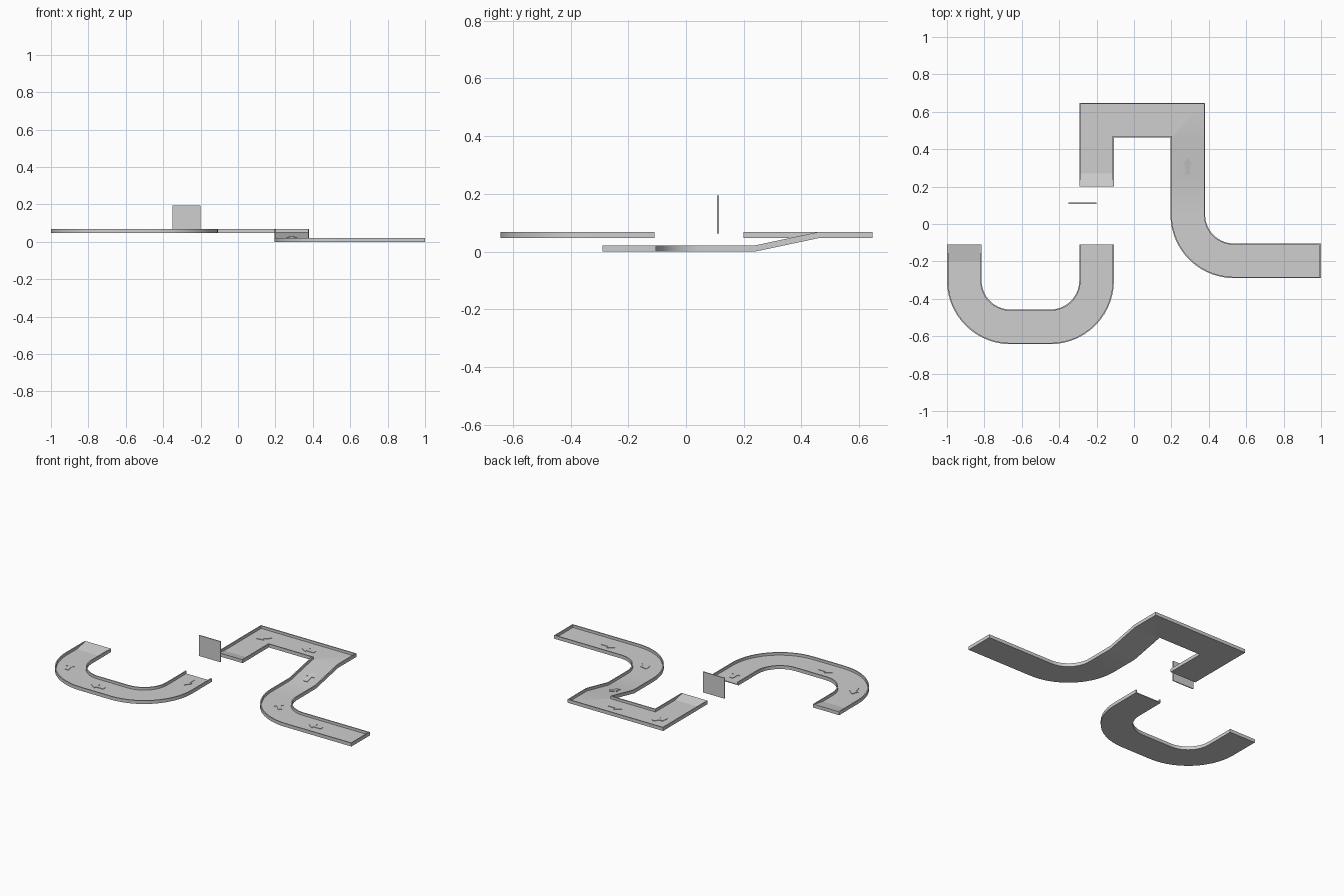
import bpy, bmesh, math
from mathutils import Vector

if "Cube" in bpy.data.objects:
    bpy.data.objects.remove(bpy.data.objects["Cube"])

W, H = 0.0925, 0.0215        # half width and rim height of the track
WALL, FLOOR = 0.007, 0.005   # rim and floor thickness
LOW, HIGH = 0.0, 0.0465      # base heights of the two levels

grey = bpy.data.materials.new("light grey")
grey.diffuse_color = (0.62, 0.62, 0.62, 1)
grey.use_nodes = True
grey.node_tree.nodes["Principled BSDF"].inputs["Base Color"].default_value = grey.diffuse_color


def finish(name, bm, smooth=False):
    bmesh.ops.recalc_face_normals(bm, faces=bm.faces)
    me = bpy.data.meshes.new(name)
    bm.to_mesh(me)
    bm.free()
    me.materials.append(grey)
    ob = bpy.data.objects.new(name, me)
    bpy.context.collection.objects.link(ob)
    if smooth:
        bpy.ops.object.select_all(action='DESELECT')
        ob.select_set(True)
        bpy.context.view_layer.objects.active = ob
        bpy.ops.object.shade_smooth_by_angle(angle=math.radians(25))
    return ob


def prism(name, loop, shift):
    """Extrude a closed loop of points along a vector."""
    bm = bmesh.new()
    a = [bm.verts.new(p) for p in loop]
    b = [bm.verts.new(Vector(p) + Vector(shift)) for p in loop]
    n = len(a)
    bm.faces.new(a)
    bm.faces.new(b[::-1])
    for i in range(n):
        bm.faces.new((a[i], a[(i + 1) % n], b[(i + 1) % n], b[i]))
    return finish(name, bm)


def box(name, x0, x1, y0, y1, z0, z1):
    return prism(name, [(x0, y0, z0), (x1, y0, z0), (x1, y1, z0), (x0, y1, z0)],
                 (0, 0, z1 - z0))


def bend(cx, cy, r, a0, a1, z, n=14):
    return [(cx + r * math.cos(math.radians(a0 + (a1 - a0) * i / n)),
             cy + r * math.sin(math.radians(a0 + (a1 - a0) * i / n)), z)
            for i in range(n + 1)]


def track(name, path):
    """Sweep a U-shaped channel along a path with mitred corners."""
    prof = [(-W, 0), (W, 0), (W, H), (W - WALL, H), (W - WALL, FLOOR),
            (WALL - W, FLOOR), (WALL - W, H), (-W, H)]
    pts = [Vector(p) for p in path]
    bm = bmesh.new()
    rings = []
    for i, p in enumerate(pts):
        d0 = (p - pts[i - 1]).xy.normalized() if i else None
        d1 = (pts[i + 1] - p).xy.normalized() if i < len(pts) - 1 else d0
        d0 = d0 or d1
        t = (d0 + d1).normalized()
        side = Vector((-t.y, t.x, 0)) / t.dot(d1)
        rings.append([bm.verts.new(p + side * o + Vector((0, 0, z))) for o, z in prof])
    for r, s in zip(rings, rings[1:]):
        for k in range(8):
            m = (k + 1) % 8
            bm.faces.new((r[k], r[m], s[m], s[k]))
    bm.faces.new(rings[0])
    bm.faces.new(rings[-1][::-1])
    return finish(name, bm, True)


def wedge(name, xc, y_low, y_high):
    """Launch ramp rising from the floor to the rim."""
    z = HIGH + FLOOR
    return prism(name, [(xc - W, y_low, z), (xc - W, y_high, z), (xc - W, y_high, HIGH + H)],
                 (2 * W, 0, 0))


def arrow(name, x, y, z, heading, slope=0.0):
    """Thin raised direction arrow lying on the floor."""
    shape = [(-.045, -.012), (.005, -.012), (.005, -.028), (.045, 0),
             (.005, .028), (.005, .012), (-.045, .012)]
    c, s = math.cos(math.radians(heading)), math.sin(math.radians(heading))
    loop = [(x + u * c - v * s, y + u * s + v * c, z + FLOOR + u * slope) for u, v in shape]
    return prism(name, loop, (0, 0, 0.003))


# Entry track: low straight, bend, climb, two square corners
R = 0.2475
track("entry_track", [(1, -0.197, LOW)] + bend(0.2875 + R, -0.197 + R, R, 270, 180, LOW)
      + [(0.2875, 0.24, LOW), (0.2875, 0.46, HIGH), (0.2875, 0.555, HIGH),
         (-0.2, 0.555, HIGH), (-0.2, 0.2, HIGH)])
box("start_wall", 1 - WALL, 1, -0.197 - W, -0.197 + W, LOW, LOW + H)
wedge("jump_ramp", -0.2, 0.27, 0.2)

# Landing track: U-turn of two bends
track("landing_track", [(-0.2, -0.11, HIGH)]
      + bend(-0.2 - R, -0.55 + R, R, 0, -90, HIGH)
      + bend(-0.9075 + R, -0.55 + R, R, 270, 180, HIGH) + [(-0.9075, -0.11, HIGH)])
wedge("exit_ramp", -0.9075, -0.2, -0.11)

# Sign plate hovering over the jump
box("sign_plate", -0.35, -0.2, 0.108, 0.114, 0.063, 0.194)

# Direction arrows
climb = (HIGH - LOW) / 0.22
marks = [(0.68, -0.195, LOW, 180, 0), (0.35, -0.09, LOW, 135, 0),
         (0.2875, 0.31, LOW + 0.07 * climb, 90, climb), (0.11, 0.55, HIGH, 180, 0),
         (-0.195, 0.54, HIGH, 225, 0), (-0.205, -0.205, HIGH, 270, 0),
         (-0.6, -0.55, HIGH, 180, 0), (-0.89, -0.42, HIGH, 105, 0)]
for i, m in enumerate(marks):
    arrow("floor_arrow_%d" % (i + 1), *m)
